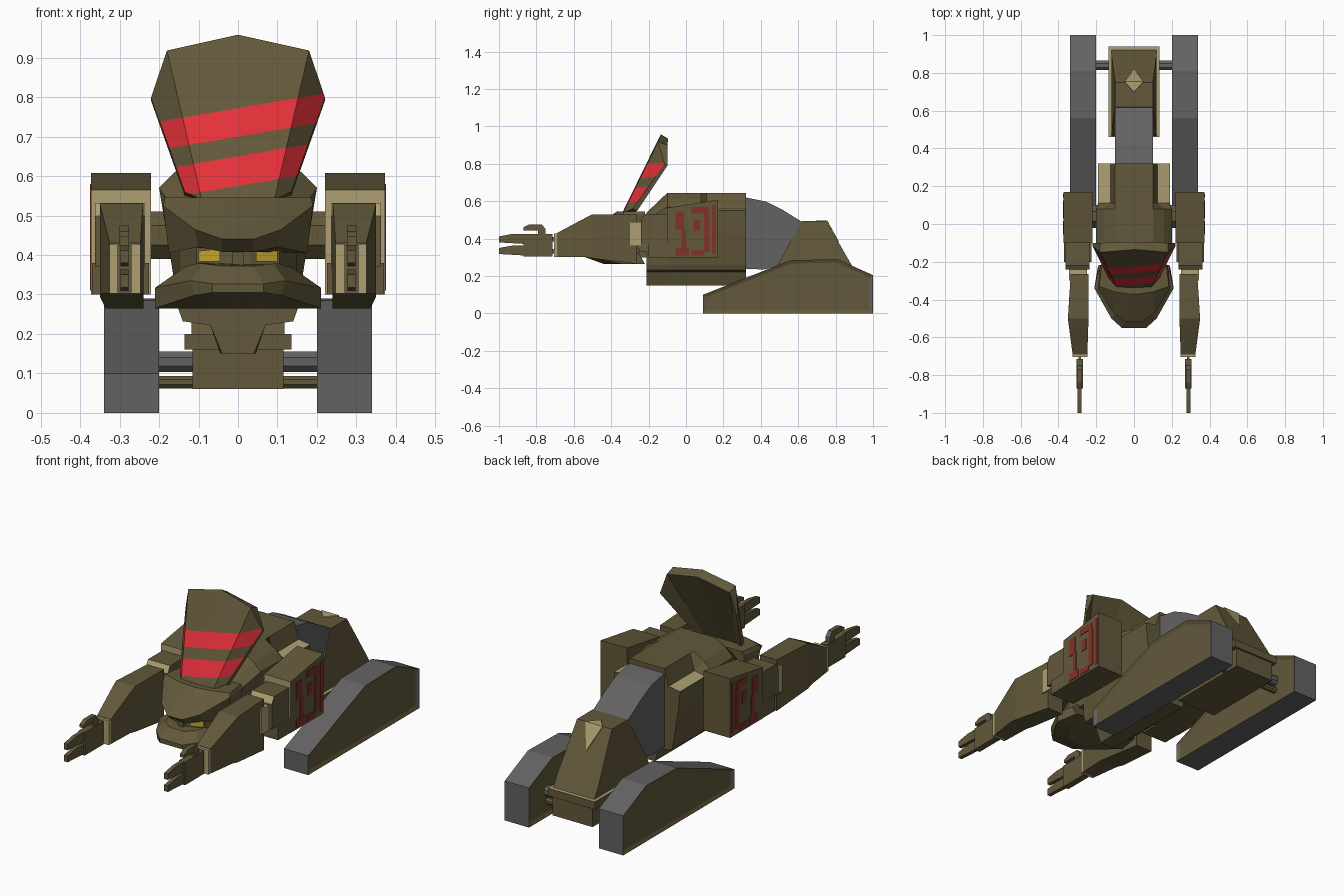
import bpy, bmesh, math
from mathutils import Vector

if "Cube" in bpy.data.objects:
    bpy.data.objects.remove(bpy.data.objects["Cube"])


def material(name, rgb):
    m = bpy.data.materials.new(name)
    m.diffuse_color = (*rgb, 1)
    m.use_nodes = True
    m.node_tree.nodes["Principled BSDF"].inputs["Base Color"].default_value = m.diffuse_color
    return m


OLIVE = material("olive", (0.122, 0.098, 0.043))
GREY = material("dark grey", (0.127, 0.122, 0.122))
TAN = material("tan", (0.42, 0.35, 0.17))
RED = material("red", (0.78, 0.03, 0.042))
RUST = material("rust red", (0.22, 0.032, 0.02))
YELLOW = material("yellow", (0.52, 0.38, 0.03))


def finish(name, bm, mats, mirror=False, rule=None):
    """Turn a bmesh into an object; rule picks a material index per face."""
    bmesh.ops.recalc_face_normals(bm, faces=bm.faces[:])
    bm.normal_update()
    if rule:
        for f in bm.faces:
            f.material_index = rule(f.normal, f.calc_center_median())
    me = bpy.data.meshes.new(name)
    bm.to_mesh(me)
    bm.free()
    for m in mats:
        me.materials.append(m)
    ob = bpy.data.objects.new(name, me)
    bpy.context.collection.objects.link(ob)
    if mirror:
        ob.modifiers.new("Mirror", 'MIRROR')
    return ob


def loft_mesh(rings):
    """Join closed rings of equal length and cap both ends."""
    bm = bmesh.new()
    vs = [[bm.verts.new(p) for p in r] for r in rings]
    n = len(rings[0])
    for a, b in zip(vs, vs[1:]):
        for i in range(n):
            j = (i + 1) % n
            bm.faces.new((a[i], a[j], b[j], b[i]))
    bm.faces.new(vs[0])
    bm.faces.new(vs[-1])
    return bm


def loft(name, rings, mats, mirror=False, rule=None):
    return finish(name, loft_mesh(rings), mats, mirror, rule)


def prism(name, profile, x0, x1, mats, mirror=False, rule=None):
    """Side profile in (y, z) pushed along x."""
    return loft(name, [[(x, y, z) for y, z in profile] for x in (x0, x1)], mats, mirror, rule)


def box(name, x, y, z, mats, mirror=False, rule=None):
    prof = [(y[0], z[0]), (y[1], z[0]), (y[1], z[1]), (y[0], z[1])]
    return prism(name, prof, x[0], x[1], mats, mirror, rule)


def both(half):
    """Mirror a half outline across x into a closed ring."""
    return half + [(-x, y, z) for x, y, z in reversed(half)]


def rod(name, x0, x1, y, z, r, mats, mirror=False):
    prof = [(y + r * math.cos(math.pi * (i + .5) / 4), z + r * math.sin(math.pi * (i + .5) / 4))
            for i in range(8)]
    return prism(name, prof, x0, x1, mats, mirror)


# Tracks with recessed side panels
track = [(.09, 0), (1, 0), (1, .205), (.81, .29), (.56, .285), (.09, .1)]
bm = loft_mesh([[(x, y, z) for y, z in track] for x in (.2, .34)])
bmesh.ops.recalc_face_normals(bm, faces=bm.faces[:])
sides = [f for f in bm.faces if abs(f.normal.x) > .9]
bmesh.ops.inset_individual(bm, faces=sides, thickness=.018, depth=-.008, use_even_offset=True)
finish("track", bm, [GREY, OLIVE], True,
       lambda n, c: int(abs(n.x) > .9 and .2 < c.y < .95))

# Rear pod between the tracks
box("pod_base", (-.115, .115), (.48, .93), (.06, .16), [OLIVE])
box("pod_rim", (-.135, .135), (.46, .94), (.16, .2), [OLIVE, TAN], rule=lambda n, c: int(n.z > .5))
loft("rear_pod", [[(-w, a, z), (w, a, z), (w, b, z), (-w, b, z)]
                  for w, a, b, z in ((.118, .465, .92, .2), (.118, .49, .885, .26), (.1, .62, .75, .495))], [OLIVE])
for nm, tip in (("top_patch", (0, .695, .495)), ("back_patch", (0, .815, .38))):
    tri = [(-.05, .752, .495), (.05, .752, .495), tip]
    loft(nm, [tri, [(x, y + .003, z + .003) for x, y, z in tri]], [TAN])
rod("upper_axle", -.22, .22, .84, .13, .028, [GREY])
rod("lower_axle", -.22, .22, .84, .078, .017, [OLIVE])

# Curved waist joining pod and torso
prism("waist", [(.3, .625), (.32, .62), (.43, .598), (.52, .552), (.62, .49), (.66, .3), (.42, .235), (.3, .24)],
      -.1, .1, [GREY])

# Torso, lofted front to back
low = [(.18, .45), (.15, .26), (.14, .232), (.07, .222), (.045, .15)]
sections = [(-.21, [(.08, .54), (.12, .53), (.15, .5), (.15, .4), (.15, .26), (.14, .232), (.07, .222), (.04, .15)]),
            (-.1, [(.1, .645), (.16, .61), (.2, .57)] + low),
            (.08, [(.1, .645), (.16, .61), (.2, .57)] + low),
            (.11, [(.1, .645), (.125, .56), (.19, .55)] + low),
            (.32, [(.1, .645), (.125, .56), (.19, .55)] + low)]
loft("torso", [both([(x, y, z) for x, z in h]) for y, h in sections], [OLIVE, TAN],
     rule=lambda n, c: int(n.z > .9 and c.y > .12 and .5 < c.z < .6))
rod("shoulder_joint", .15, .24, .04, .45, .065, [OLIVE], True)
box("neck", (-.11, .11), (-.26, -.15), (.3, .5), [OLIVE])

# Upper arms: tall block, front step and elbow
prism("upper_arm", [(.17, .3), (.17, .608), (-.1, .565), (-.1, .3)], .22, .372, [OLIVE, TAN], True,
      lambda n, c: int(n.y < -.8))
prism("arm_step", [(-.1, .37), (-.1, .532), (-.22, .532), (-.24, .5), (-.24, .37)], .235, .362,
      [OLIVE, TAN], True, lambda n, c: int(n.y < -.5 and n.z > .3))
box("arm_underside", (.225, .37), (-.2, -.1), (.3, .38), [OLIVE], True)
box("elbow", (.25, .345), (-.3, -.2), (.36, .49), [TAN], True)

# Painted bars on the outer arm faces
for i, (y0, y1, z0, z1) in enumerate([(-.055, -.01, .45, .545), (-.055, .015, .31, .35), (-.025, .0, .35, .45),
                                      (.03, .12, .535, .57), (.095, .125, .33, .535), (.03, .095, .31, .34),
                                      (.04, .075, .44, .5), (.14, .16, .32, .58)]):
    box(f"arm_marking_{i}", (.368, .375), (y0, y1), (z0, z1), [RUST], True)

# Forearms, lofted towards the wrist
fore = [(-.265, .24, .335, .265, .53), (-.5, .24, .35, .295, .53), (-.54, .242, .345, .302, .51),
        (-.69, .247, .325, .302, .43)]
loft("forearm", [[(a, y, lo), (b, y, lo), (b, y, hi), (a, y, hi)] for y, a, b, lo, hi in fore], [OLIVE], True)
box("wrist_rim", (.247, .325), (-.705, -.69), (.302, .428), [TAN], True)
for z0 in (.32, .385):
    box("wrist_pin", (.28, .295), (-.73, -.7), (z0, z0 + .025), [GREY], True)

# Hands
box("palm", (.27, .305), (-.87, -.715), (.305, .425), [OLIVE], True)
for z0 in (.31, .372):
    prism("finger", [(-.86, z0), (-.86, z0 + .053), (-.93, z0 + .053), (-1, z0 + .04), (-1, z0 + .008)],
          .277, .298, [OLIVE], True)
prism("thumb", [(-.75, .42), (-.75, .45), (-.77, .475), (-.84, .475), (-.87, .46), (-.87, .445), (-.79, .445), (-.79, .42)],
      .276, .3, [GREY, OLIVE], True, lambda n, c: int(c.y < -.78 or abs(n.x) > .9))

# Head: face, heavy brow, broad jaw
loft("face", [both([(.15, -.2, z), (.15, -.32, z), (.105, -.42, z), (.03, -.45, z)]) for z in (.33, .46)], [OLIVE])
loft("brow", [
    both([(.17, -.22, .41), (.175, -.33, .405), (.1, -.44, .42), (.04, -.48, .408)]),
    both([(.18, -.22, .53), (.19, -.34, .525), (.11, -.47, .465), (.04, -.52, .44)]),
    both([(.17, -.22, .545), (.185, -.33, .545), (.1, -.36, .545), (.03, -.37, .545)])], [OLIVE])
loft("jaw", [
    both([(.1, -.25, .385), (.12, -.36, .38), (.09, -.47, .378), (.04, -.5, .372)]),
    both([(.19, -.25, .32), (.21, -.34, .317), (.12, -.5, .335), (.065, -.55, .327)]),
    both([(.19, -.22, .265), (.21, -.34, .265), (.11, -.505, .298), (.065, -.55, .305)]),
    both([(.12, -.2, .265), (.13, -.32, .265), (.07, -.42, .265), (.03, -.44, .265)])], [OLIVE])
eye = [(.045, -.449, .384), (.1, -.427, .384), (.1, -.427, .41), (.045, -.449, .416)]
loft("eye", [[(x, y + .005, z) for x, y, z in eye], eye], [YELLOW], True)
box("nose", (-.014, .014), (-.47, -.44), (.37, .42), [OLIVE])

# Fan crest: columns across x, cut for the slanted stripes
half = [[(.135, -.285, .56), (.22, -.115, .8), (.22, -.1, .79), (.135, -.26, .55)],
        [(.092, -.335, .54), (.18, -.15, .918), (.18, -.1, .9), (.092, -.285, .54)]]
mid = [(0, -.34, .54), (0, -.135, .958), (0, -.095, .935), (0, -.285, .54)]
cols = [[(-x, y, z) for x, y, z in c] for c in half] + [mid] + half[::-1]
bm = loft_mesh(cols)
SLOPE = .17
cuts = (.575, .65, .7, .772)
for h in cuts:
    bmesh.ops.bisect_plane(bm, geom=bm.verts[:] + bm.edges[:] + bm.faces[:], dist=1e-5,
                           plane_co=Vector((0, 0, h)), plane_no=Vector((-SLOPE, 0, 1)))


def stripe(n, c):
    h = c.z - SLOPE * c.x
    return int(n.y < -.2 and (cuts[0] < h < cuts[1] or cuts[2] < h < cuts[3]))


finish("crest", bm, [OLIVE, RED], rule=stripe)
